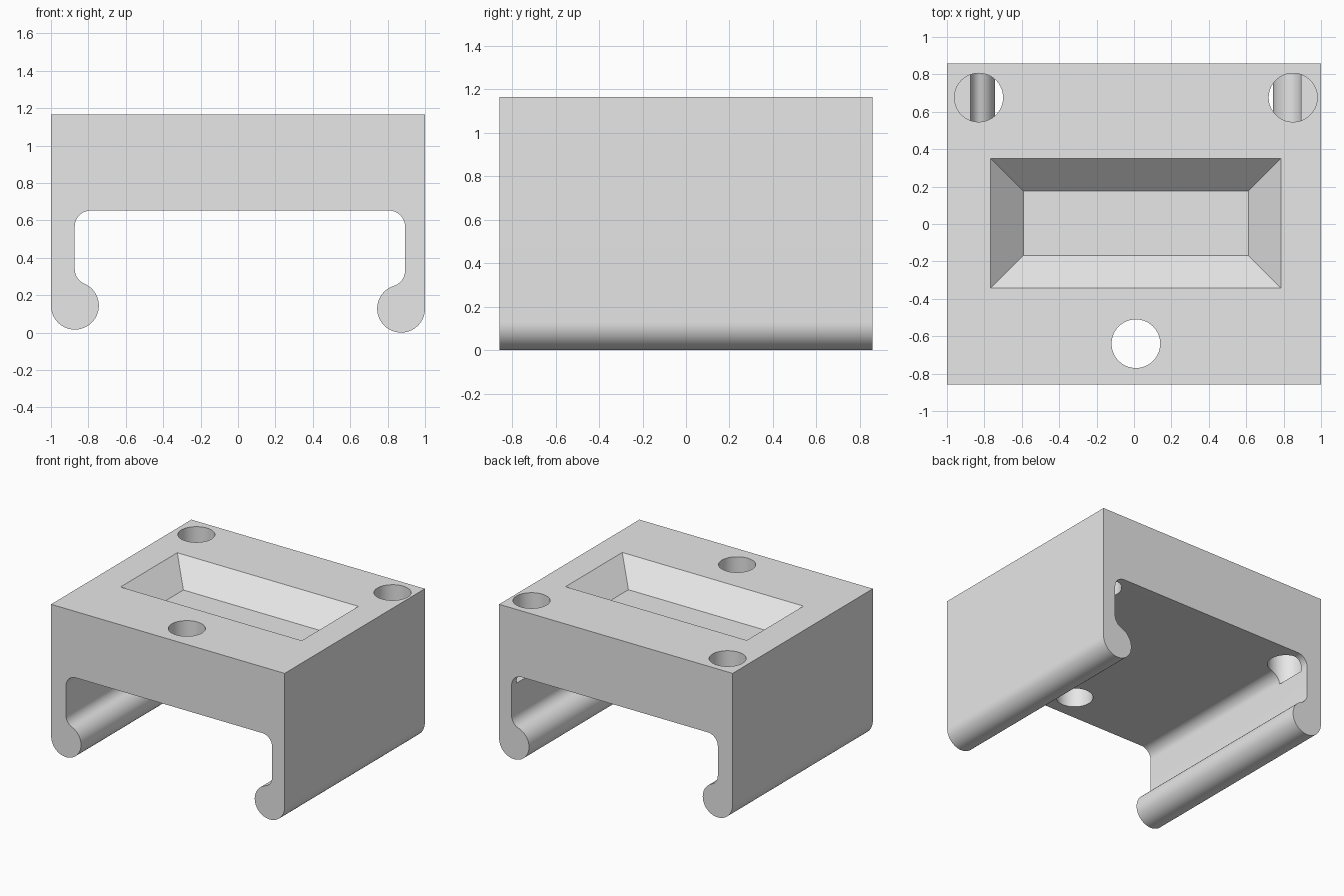
import bpy, bmesh
from math import cos, sin, radians, atan2, degrees, sqrt
from mathutils import Matrix

cube = bpy.data.objects.get("Cube")
if cube:
    bpy.data.objects.remove(cube, do_unlink=True)

TOP, HALF_DEPTH, CEILING = 1.165, 0.858, 0.652
BULB_R, FILLET_R = 0.128, 0.085

grey = bpy.data.materials.new("plain grey")
grey.use_nodes = True
colour = (0.8, 0.8, 0.8, 1)
grey.diffuse_color = colour
grey.node_tree.nodes["Principled BSDF"].inputs["Base Color"].default_value = colour


def make_object(name, bm):
    bmesh.ops.recalc_face_normals(bm, faces=bm.faces)
    mesh = bpy.data.meshes.new(name)
    bm.to_mesh(mesh)
    bm.free()
    mesh.materials.append(grey)
    obj = bpy.data.objects.new(name, mesh)
    bpy.context.collection.objects.link(obj)
    return obj


def arc(cx, cz, r, start, end, steps):
    angles = [radians(start + (end - start) * i / steps) for i in range(steps + 1)]
    return [(cx + r * cos(a), cz + r * sin(a)) for a in angles]


def leg(wall, bulb_z):
    """Inner outline of a left-hand leg, from the outer side up to the ceiling."""
    bulb_x = BULB_R - 1
    fx = wall + FILLET_R
    dx = fx - bulb_x
    dz = sqrt((BULB_R + FILLET_R) ** 2 - dx ** 2)
    tangent = degrees(atan2(dz, dx))
    return (arc(bulb_x, bulb_z, BULB_R, 180, 360 + tangent, 40)
            + arc(fx, bulb_z + dz, FILLET_R, 180 + tangent, 180, 12)[1:]
            + arc(fx, CEILING - FILLET_R, FILLET_R, 180, 90, 14))


# Bracket body: hooked cross-section extruded from front to back
left = leg(-0.873, 0.144)
right = [(-x, z) for x, z in reversed(leg(-0.893, 0.128))]
profile = [(-1, TOP)] + left + right + [(1, TOP)]
bm = bmesh.new()
face = bm.faces.new([bm.verts.new((x, -HALF_DEPTH, z)) for x, z in profile])
ext = bmesh.ops.extrude_face_region(bm, geom=[face])
moved = [v for v in ext["geom"] if isinstance(v, bmesh.types.BMVert)]
bmesh.ops.translate(bm, verts=moved, vec=(0, 2 * HALF_DEPTH, 0))
body = make_object("bracket_body", bm)

cutters = []

# Screw holes, flat-bottomed where they meet the side walls
HOLE_FLOOR = 0.56
for x, y in ((-0.83, 0.676), (0.85, 0.676), (0.01, -0.64)):
    bm = bmesh.new()
    depth = TOP + 0.1 - HOLE_FLOOR
    bmesh.ops.create_cone(bm, cap_ends=True, segments=64, radius1=0.13, radius2=0.13,
                          depth=depth,
                          matrix=Matrix.Translation((x, y, HOLE_FLOOR + depth / 2)))
    cutters.append(make_object("hole_cutter", bm))

# Tapered rectangular pocket with 45 degree sides
bm = bmesh.new()
bmesh.ops.create_cube(bm, size=2)
for v in bm.verts:
    upper = v.co.z > 0
    grow = 0.275 if upper else 0
    v.co = (0.01 + v.co.x * (0.601 + grow), 0.004 + v.co.y * (0.172 + grow),
            TOP + 0.1 if upper else TOP - 0.175)
cutters.append(make_object("pocket_cutter", bm))

# Cut the openings and keep the finished mesh
for cutter in cutters:
    cutter.hide_render = True
    mod = body.modifiers.new("cut", 'BOOLEAN')
    mod.operation = 'DIFFERENCE'
    mod.solver = 'EXACT'
    mod.object = cutter
bpy.context.view_layer.update()
finished = bpy.data.meshes.new_from_object(
    body.evaluated_get(bpy.context.evaluated_depsgraph_get()))
body.modifiers.clear()
body.data = finished
for cutter in cutters:
    bpy.data.objects.remove(cutter, do_unlink=True)

# Smooth curved surfaces, crisp edges
bpy.ops.object.select_all(action='DESELECT')
body.select_set(True)
bpy.context.view_layer.objects.active = body
bpy.ops.object.shade_smooth_by_angle(angle=radians(25))
